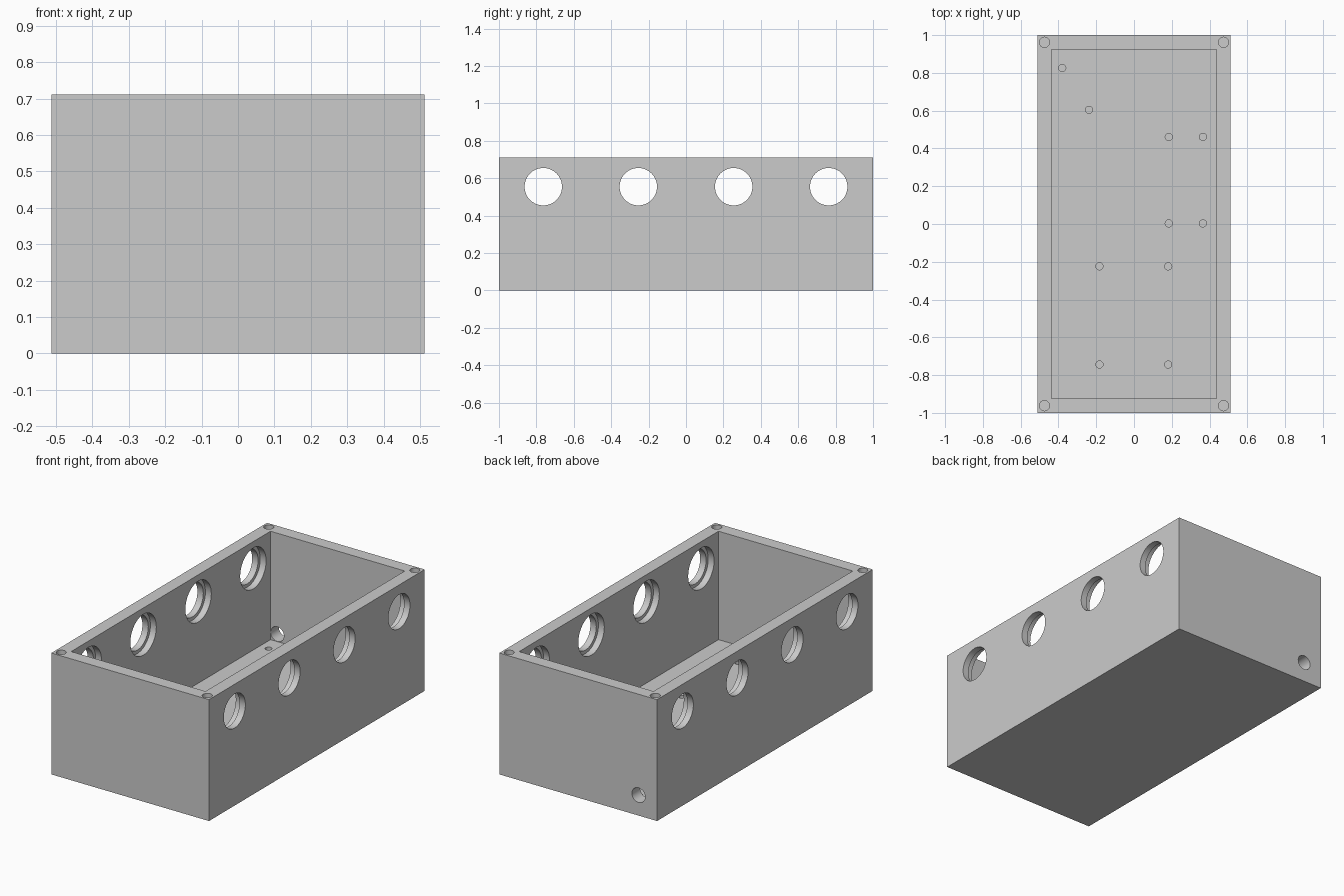
import bpy
import math

if "Cube" in bpy.data.objects:
    bpy.data.objects.remove(bpy.data.objects["Cube"], do_unlink=True)

# Overall sizes
HALF_X, HALF_Y, HEIGHT = 0.512, 1.0, 0.712
WALL = 0.076
INNER_X, INNER_Y = HALF_X - WALL, HALF_Y - WALL

grey = bpy.data.materials.new("plain grey")
grey.use_nodes = True
colour = (0.6, 0.6, 0.6, 1)
grey.diffuse_color = colour
grey.node_tree.nodes["Principled BSDF"].inputs["Base Color"].default_value = colour


def block(name, half_x, half_y, z0, z1):
    bpy.ops.mesh.primitive_cube_add(size=2, location=(0, 0, (z0 + z1) / 2))
    ob = bpy.context.object
    ob.name = name
    ob.scale = (half_x, half_y, (z1 - z0) / 2)
    bpy.ops.object.transform_apply(location=True, rotation=False, scale=True)
    ob.data.materials.append(grey)
    return ob


def rod(name, radius, length, centre, axis="Z", sides=48):
    turn = {"X": (0, math.pi / 2, 0), "Y": (math.pi / 2, 0, 0), "Z": (0, 0, 0)}[axis]
    bpy.ops.mesh.primitive_cylinder_add(vertices=sides, radius=radius, depth=length,
                                        location=centre, rotation=turn)
    ob = bpy.context.object
    ob.name = name
    ob.data.materials.append(grey)
    return ob


def cut(body, cutter):
    cutter.hide_render = True
    mod = body.modifiers.new("cut", "BOOLEAN")
    mod.operation = "DIFFERENCE"
    mod.solver = "EXACT"
    mod.object = cutter
    bpy.context.view_layer.objects.active = body
    bpy.ops.object.modifier_apply(modifier=mod.name)
    bpy.data.objects.remove(cutter, do_unlink=True)


# Open-topped enclosure
box = block("enclosure_box", HALF_X, HALF_Y, 0, HEIGHT)
cut(box, block("cavity", INNER_X, INNER_Y, WALL, HEIGHT + 0.2))

# Round side openings, each with a wider recess on the inside of the wall
for side in (-1, 1):
    for y in (-0.763, -0.255, 0.255, 0.763):
        cut(box, rod("side_hole", 0.1, 0.2, (side * HALF_X, y, 0.555), "X", 64))
        cut(box, rod("side_recess", 0.12, 0.1,
                     (side * (INNER_X + WALL / 2 - 0.05), y, 0.555), "X", 64))

# Lid screw holes in the rim corners
for sx in (-1, 1):
    for sy in (-1, 1):
        cut(box, rod("screw_hole", 0.027, 0.4, (sx * 0.474, sy * 0.962, HEIGHT), sides=32))

# Blind mounting holes in the floor
mounts = [(-0.38, 0.826), (-0.238, 0.604)]
mounts += [(x, y) for x in (0.184, 0.365) for y in (0.461, 0.003)]
mounts += [(x, y) for x in (-0.183, 0.181) for y in (-0.224, -0.744)]
for x, y in mounts:
    cut(box, rod("mount_hole", 0.019, 0.1, (x, y, WALL), sides=24))

# Cable hole low in the back wall
cut(box, rod("cable_hole", 0.043, 0.15, (-0.392, HALF_Y - WALL / 2, 0.12), "Y", 40))

bpy.ops.object.select_all(action="DESELECT")
box.select_set(True)
bpy.context.view_layer.objects.active = box
bpy.ops.object.shade_smooth_by_angle(angle=math.radians(30))
